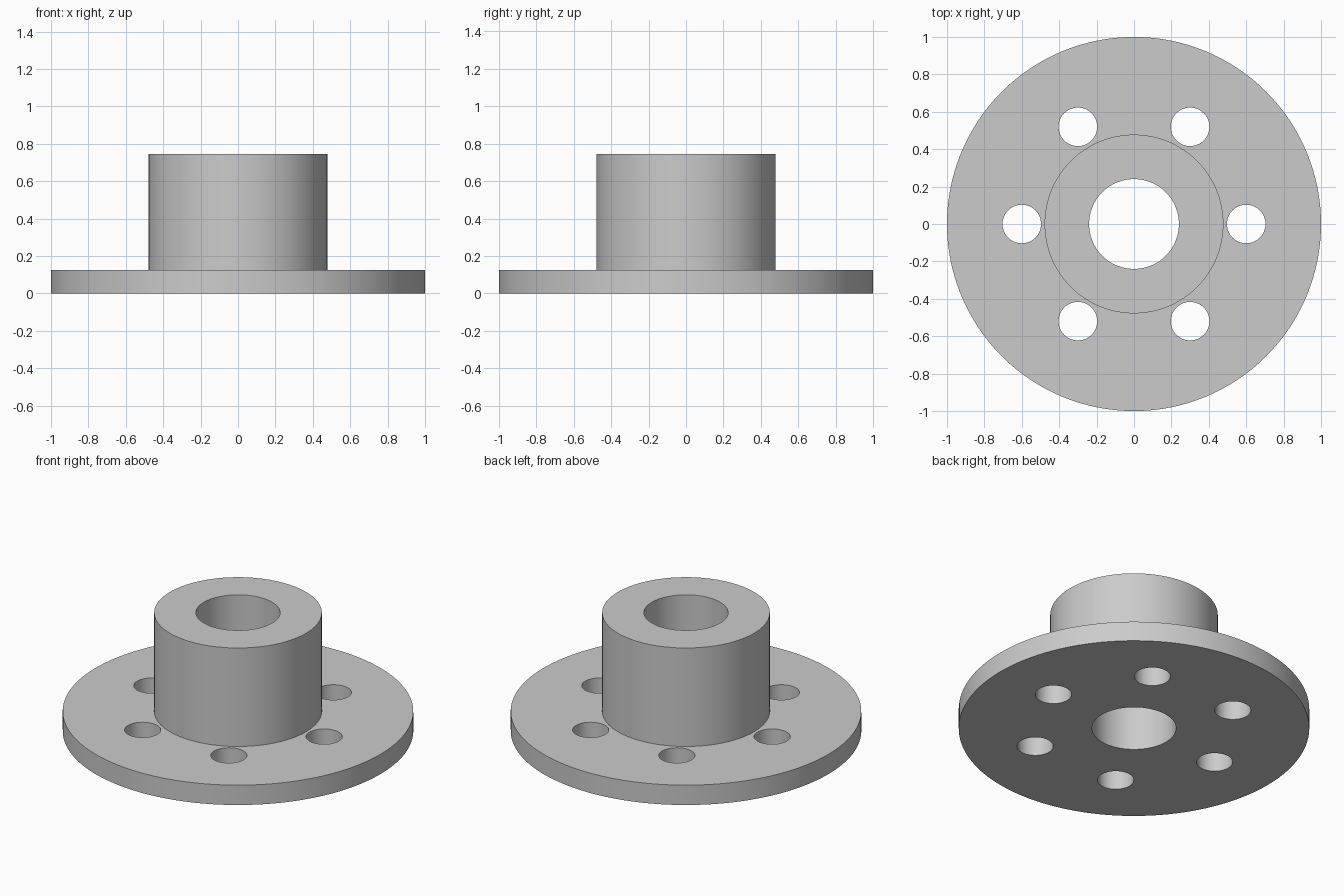
import bpy
import bmesh
from math import cos, sin, pi, radians

SEGMENTS = 128
FLANGE_R, FLANGE_H = 1.0, 0.125
HUB_R, HUB_H = 0.478, 0.745
BORE_R = 0.24
HOLE_R, HOLE_CIRCLE_R, HOLE_COUNT = 0.103, 0.6, 6

default_cube = bpy.data.objects.get("Cube")
if default_cube:
    bpy.data.objects.remove(default_cube, do_unlink=True)

# Plain grey material
grey = bpy.data.materials.new("grey_metal")
grey.use_nodes = True
colour = (0.6, 0.6, 0.6, 1.0)
grey.diffuse_color = colour
grey.node_tree.nodes["Principled BSDF"].inputs["Base Color"].default_value = colour


def add_object(name, bm):
    bmesh.ops.recalc_face_normals(bm, faces=bm.faces)
    mesh = bpy.data.meshes.new(name)
    bm.to_mesh(mesh)
    bm.free()
    mesh.materials.append(grey)
    obj = bpy.data.objects.new(name, mesh)
    bpy.context.collection.objects.link(obj)
    return obj


# Flange, hub and bore turned from one closed profile
profile = [(BORE_R, 0), (FLANGE_R, 0), (FLANGE_R, FLANGE_H),
           (HUB_R, FLANGE_H), (HUB_R, HUB_H), (BORE_R, HUB_H)]
bm = bmesh.new()
points = [bm.verts.new((r, 0, z)) for r, z in profile]
edges = [bm.edges.new((a, b)) for a, b in zip(points, points[1:] + points[:1])]
bmesh.ops.spin(bm, geom=points + edges, cent=(0, 0, 0), axis=(0, 0, 1),
               angle=2 * pi, steps=SEGMENTS)
bmesh.ops.remove_doubles(bm, verts=bm.verts, dist=0.0001)
body = add_object("flanged_hub", bm)

# Ring of bolt hole cutters
bm = bmesh.new()
for i in range(HOLE_COUNT):
    angle = 2 * pi * i / HOLE_COUNT
    cutter = bmesh.ops.create_cone(bm, cap_ends=True, segments=64, radius1=HOLE_R,
                                   radius2=HOLE_R, depth=4 * FLANGE_H)
    bmesh.ops.translate(bm, verts=cutter["verts"],
                        vec=(HOLE_CIRCLE_R * cos(angle), HOLE_CIRCLE_R * sin(angle), 0))
cutters = add_object("bolt_hole_cutters", bm)
cutters.hide_render = True

# Cut the holes, then smooth the round walls and keep the rims sharp
cut = body.modifiers.new("bolt_holes", "BOOLEAN")
cut.operation = "DIFFERENCE"
cut.solver = "EXACT"
cut.object = cutters
bpy.ops.object.select_all(action="DESELECT")
bpy.context.view_layer.objects.active = body
body.select_set(True)
bpy.ops.object.modifier_apply(modifier=cut.name)
bpy.data.objects.remove(cutters, do_unlink=True)
bpy.ops.object.shade_smooth_by_angle(angle=radians(30))
